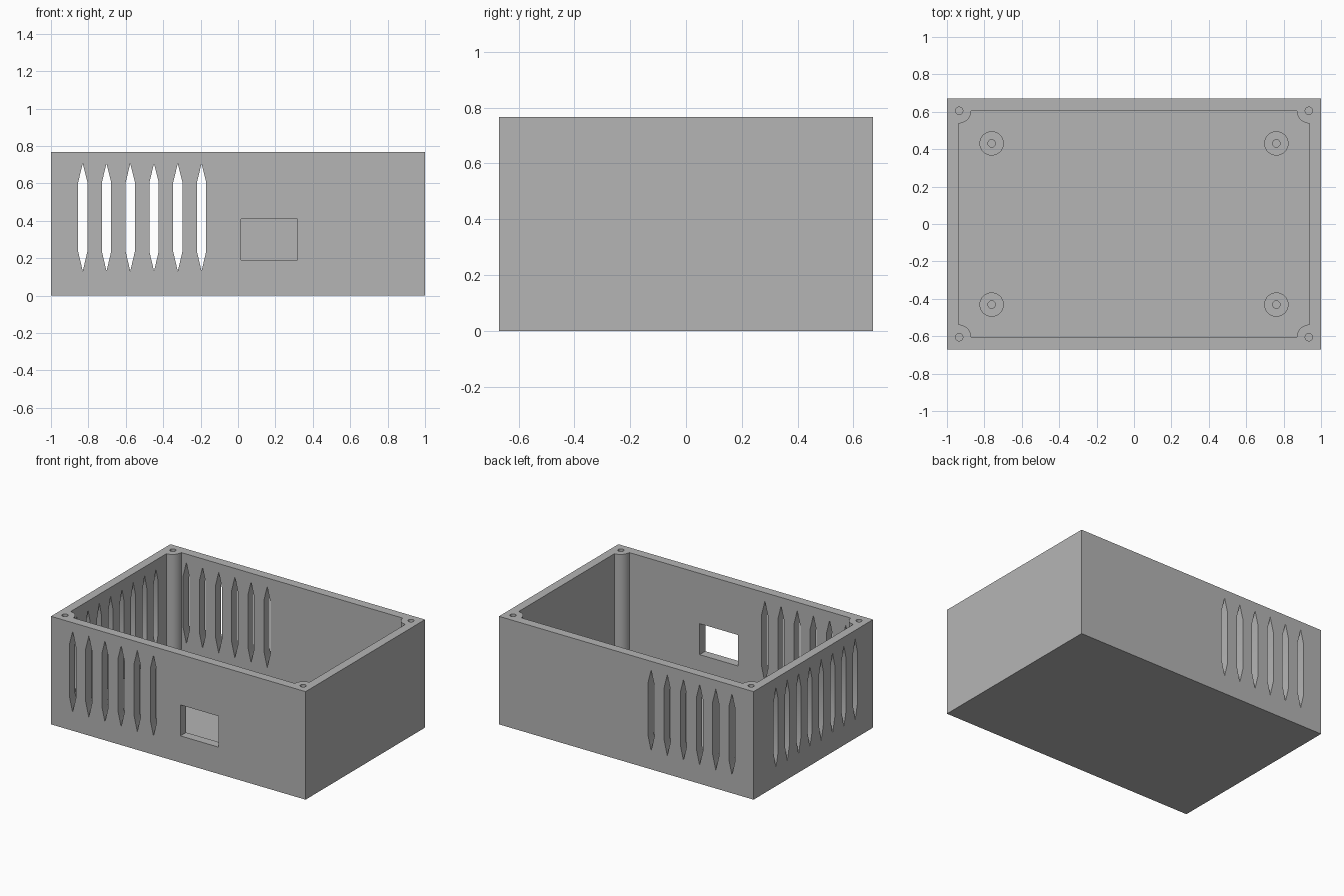
import bpy
import bmesh
from math import sin, cos, pi
from mathutils import Vector

old = bpy.data.objects.get("Cube")
if old:
    bpy.data.objects.remove(old, do_unlink=True)

# Main dimensions
HALF_X, HALF_Y, HEIGHT = 1.0, 0.67, 0.767
IN_X, IN_Y, FLOOR = 0.938, 0.606, 0.063
POST_R, HOLE_R = 0.068, 0.02
STAND_X, STAND_Y, STAND_R, STAND_TOP = 0.761, 0.431, 0.065, 0.125
PITCH = 0.127
CORNERS = [(1, 1), (-1, 1), (-1, -1), (1, -1)]

grey = bpy.data.materials.new("matte grey")
grey.use_nodes = True
grey.diffuse_color = (0.46, 0.46, 0.46, 1)
grey.node_tree.nodes["Principled BSDF"].inputs["Base Color"].default_value = (0.46, 0.46, 0.46, 1)


def prism(bm, points, axis, start, end):
    """Extrude a 2D outline along x, y or z."""
    place = {"x": lambda a, b: (start, a, b),
             "y": lambda a, b: (a, start, b),
             "z": lambda a, b: (a, b, start)}[axis]
    face = bm.faces.new([bm.verts.new(place(a, b)) for a, b in points])
    shift = Vector([end - start if axis == k else 0 for k in "xyz"])
    ext = bmesh.ops.extrude_face_region(bm, geom=[face])["geom"]
    moved = [g for g in ext if isinstance(g, bmesh.types.BMVert)]
    bmesh.ops.translate(bm, verts=moved, vec=shift)


def make(name, prisms):
    bm = bmesh.new()
    for p in prisms:
        prism(bm, *p)
    bmesh.ops.recalc_face_normals(bm, faces=bm.faces)
    mesh = bpy.data.meshes.new(name)
    bm.to_mesh(mesh)
    bm.free()
    mesh.materials.append(grey)
    obj = bpy.data.objects.new(name, mesh)
    bpy.context.collection.objects.link(obj)
    return obj


def select_only(obj):
    bpy.ops.object.select_all(action="DESELECT")
    obj.select_set(True)
    bpy.context.view_layer.objects.active = obj


def cut(obj, prisms):
    cutter = make("cutter", prisms)
    cutter.hide_render = True
    mod = obj.modifiers.new("cut", "BOOLEAN")
    mod.operation, mod.solver, mod.object = "DIFFERENCE", "EXACT", cutter
    select_only(obj)
    bpy.ops.object.modifier_apply(modifier=mod.name)
    bpy.data.objects.remove(cutter, do_unlink=True)


def rect(x0, x1, y0, y1):
    return [(x0, y0), (x1, y0), (x1, y1), (x0, y1)]


def circle(cx, cy, r, n=32):
    return [(cx + r * cos(2 * pi * i / n), cy + r * sin(2 * pi * i / n)) for i in range(n)]


def slot(c, w=0.025):
    """Tall vent outline with pointed ends."""
    return [(c, 0.131), (c + w, 0.237), (c + w, 0.605),
            (c, 0.706), (c - w, 0.605), (c - w, 0.237)]


# Cavity outline, with a quarter-round post left standing in each corner
cavity = []
for k, (sx, sy) in enumerate(CORNERS):
    for i in range(13):
        a = pi * 1.5 + k * pi / 2 - i * pi / 24
        cavity.append((sx * IN_X + POST_R * cos(a), sy * IN_Y + POST_R * sin(a)))

# Open-topped case
case = make("case", [(rect(-HALF_X, HALF_X, -HALF_Y, HALF_Y), "z", 0, HEIGHT)])
cut(case, [(cavity, "z", FLOOR, HEIGHT + 0.1)])

# Vents in the front, back and right-hand walls
vents = [(slot(-0.83 + i * PITCH), "y", -0.8, 0.8) for i in range(6)]
vents += [(slot(-0.47 + i * PITCH), "x", -1.1, -0.9) for i in range(8)]
cut(case, vents)

# Rectangular port in the front wall
cut(case, [(rect(0.017, 0.317, 0.19, 0.41), "y", -0.8, -0.5)])

# Screw holes in the corner posts
cut(case, [(circle(sx * 0.935, sy * 0.605, HOLE_R), "z", HEIGHT - 0.25, HEIGHT + 0.1)
           for sx, sy in CORNERS])

# Board standoffs on the floor
standoffs = []
for sx, sy in CORNERS:
    name = "standoff_%s_%s" % ("back" if sy > 0 else "front", "left" if sx > 0 else "right")
    x, y = sx * STAND_X, sy * STAND_Y
    post = make(name, [(circle(x, y, STAND_R), "z", FLOOR, STAND_TOP)])
    cut(post, [(circle(x, y, HOLE_R), "z", FLOOR - 0.05, STAND_TOP + 0.1)])
    standoffs.append(post)

for obj in [case] + standoffs:
    select_only(obj)
    bpy.ops.object.shade_smooth_by_angle(angle=pi / 9)
